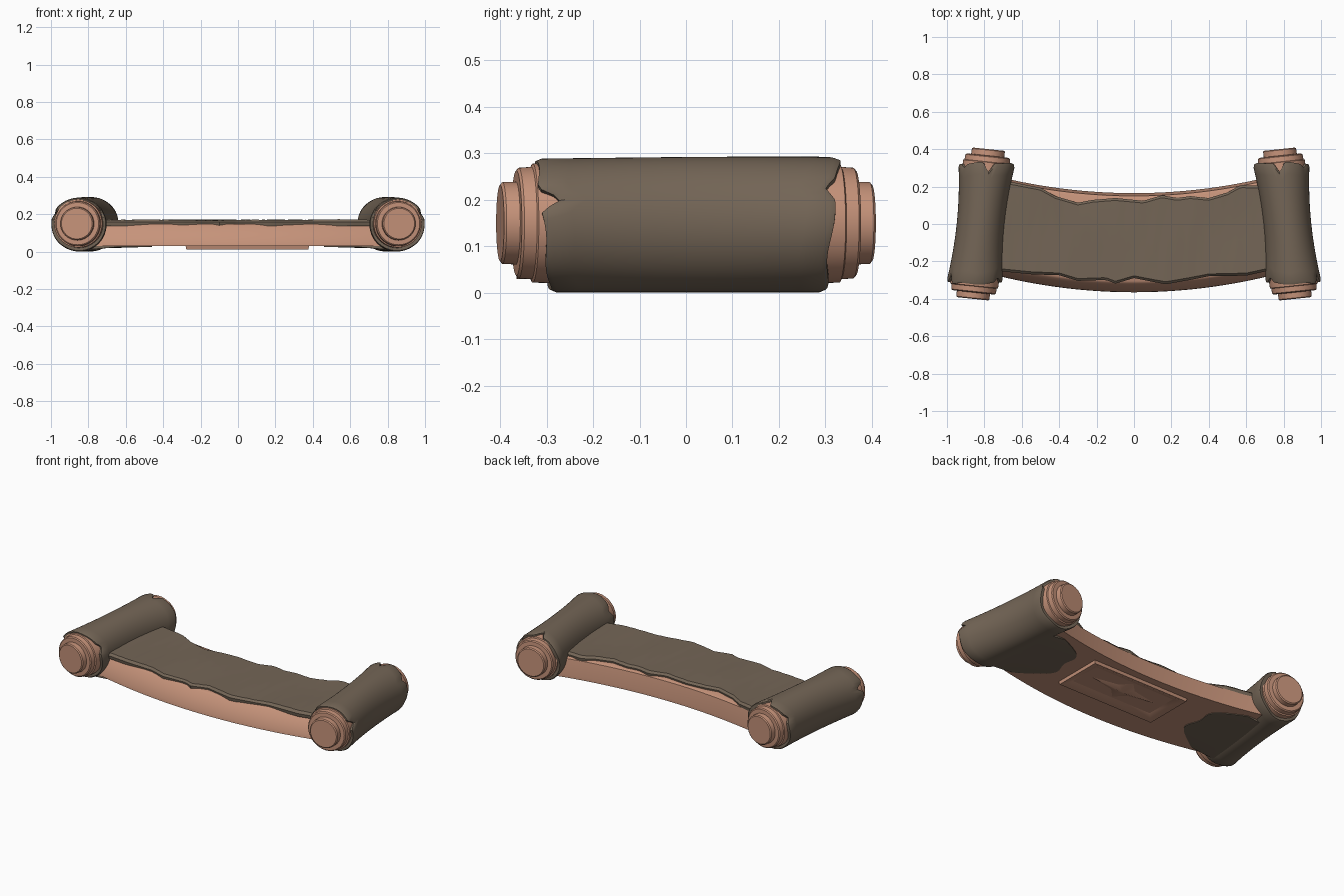
import bpy, bmesh, math, random

if "Cube" in bpy.data.objects:
    bpy.data.objects.remove(bpy.data.objects["Cube"])

random.seed(4)


def material(name, rgb):
    m = bpy.data.materials.new(name)
    m.diffuse_color = (*rgb, 1)
    m.use_nodes = True
    m.node_tree.nodes["Principled BSDF"].inputs["Base Color"].default_value = m.diffuse_color
    return m


wood = material("warm wood", (0.565, 0.292, 0.195))
cloth = material("brown cloth", (0.175, 0.132, 0.094))


def loft(name, rings, mat, cyclic=False):
    """Skin closed rings of points; cap both ends unless the rings form a loop."""
    bm = bmesh.new()
    vs = [[bm.verts.new(p) for p in r] for r in rings]
    n, k = len(rings[0]), len(rings)
    for i in range(k if cyclic else k - 1):
        a, b = vs[i], vs[(i + 1) % k]
        for j in range(n):
            bm.faces.new((a[j], a[(j + 1) % n], b[(j + 1) % n], b[j]))
    if not cyclic:
        bm.faces.new(vs[0])
        bm.faces.new(vs[-1])
    bmesh.ops.recalc_face_normals(bm, faces=bm.faces)
    me = bpy.data.meshes.new(name)
    bm.to_mesh(me)
    bm.free()
    me.materials.append(mat)
    ob = bpy.data.objects.new(name, me)
    bpy.context.collection.objects.link(ob)
    return ob


def interp(pts, x):
    if x <= pts[0][0]:
        return pts[0][1]
    for (x0, y0), (x1, y1) in zip(pts, pts[1:]):
        if x <= x1:
            return y0 + (y1 - y0) * (x - x0) / (x1 - x0)
    return pts[-1][1]


def bend(x):
    return 0.07 * (x / 0.65) ** 2


# Curved wooden board with sloping long sides
section = [(-0.365, 0.03), (-0.362, 0.05), (-0.318, 0.14), (-0.305, 0.148),
           (0.135, 0.148), (0.15, 0.14), (0.165, 0.05), (0.165, 0.03)]
xs = [-0.8 + 1.6 * i / 40 for i in range(41)]
loft("board", [[(x, y + bend(x), z) for y, z in section] for x in xs], wood)

# Ragged cloth sheet lying on the board
back = [(-.8, .23), (-.65, .22), (-.5, .19), (-.42, .145), (-.3, .11), (-.22, .125), (-.1, .135),
        (.05, .12), (.15, .15), (.23, .135), (.3, .145), (.4, .135), (.5, .165), (.57, .205),
        (.65, .2), (.8, .23)]
front = [(-.8, -.24), (-.7, -.25), (-.55, -.265), (-.4, -.27), (-.3, -.3), (-.15, -.295),
         (-.1, -.315), (0, -.285), (.1, -.305), (.17, -.318), (.3, -.295), (.4, -.275),
         (.6, -.272), (.7, -.25), (.8, -.24)]
rings = []
for i in range(81):
    x = -0.8 + 0.02 * i
    f, b = interp(front, x), interp(back, x)
    w = 0.003 * math.sin(9 * x) * math.cos(4 * x + 1)
    top = [(x, f + (b - f) * t, 0.17 + w * math.cos(5 * t) + random.uniform(-.001, .001))
           for t in (0.02, 0.2, 0.4, 0.6, 0.8, 0.98)]
    rings.append([(x, f, 0.138), (x, f - 0.004, 0.158)] + top + [(x, b + 0.004, 0.158), (x, b, 0.138)])
loft("cloth_sheet", rings, cloth)

SEG = 64
# (angle, depth, half width) of V-shaped tears at the roll ends; 0 = outward, pi/2 = up
tears = {-1: [(0.42, 0.05, 0.2), (2.6, 0.025, 0.25)], 1: [(1.65, 0.055, 0.22), (0.6, 0.02, 0.2)]}


def roll_end(a, end):
    y = 0.315 + 0.014 * math.sin(a) + 0.004 * math.sin(5 * a + end)
    if end < 0:
        y -= 0.008
    for t, depth, width in tears[end]:
        d = abs((a - t + math.pi) % (2 * math.pi) - math.pi)
        y -= depth * max(0, 1 - d / width)
    return end * y


def axis_x(y):
    return 0.82 - 0.105 * y


for side, label in ((-1, "left"), (1, "right")):
    # Wooden core with stepped end caps, slightly toed in
    half = [(0.40, 0.082), (0.395, 0.088), (0.366, 0.089), (0.365, 0.113), (0.36, 0.119),
            (0.333, 0.121), (0.33, 0.128), (0.27, 0.13), (0.25, 0.11)]
    profile = [(-y, r) for y, r in half] + half[::-1]
    rings = []
    for y, r in profile:
        ring = []
        for j in range(SEG):
            a = 2 * math.pi * j / SEG
            c = r * math.cos(a)
            ring.append((side * (axis_x(y) + c), y + 0.105 * c, 0.15 + r * math.sin(a)))
        rings.append(ring)
    loft(label + "_core", rings, wood)

    # Cloth wound round the core: waisted in the middle, torn at the ends
    def shell(t, thick):
        ring = []
        for j in range(SEG):
            a = 2 * math.pi * j / SEG
            y0, y1 = roll_end(a, -1), roll_end(a, 1)
            y = y0 + (y1 - y0) * t
            rx = 0.128 + 0.021 * min(1.1, (y / 0.3) ** 2) - thick
            rz = 0.1445 + 0.003 * math.sin(4 * y + 0.8) * (math.sin(a) > 0) - thick
            if t in (0, 1):
                rx, rz = rx - 0.005, rz - 0.005
            ring.append((side * (axis_x(y) + rx * math.cos(a)), y, 0.1455 + rz * math.sin(a)))
        return ring
    ts = [0, 0.02] + [0.1 * i for i in range(1, 10)] + [0.98, 1]
    loft(label + "_cloth_roll", [shell(t, 0) for t in ts] +
         [shell(t, 0.022) for t in (1, 0.85, 0.15, 0)], cloth, cyclic=True)

    # Loose cloth flap running from the roll on to the underside
    rings = []
    for i in range(21):
        t = i / 20
        y = -0.27 + 0.46 * t
        x = 0.47 + 0.17 * abs(2 * t - 1) ** 3 + 0.015 * math.sin(14 * t)
        rings.append([(side * 0.8, y, 0.012), (side * 0.72, y, 0.018), (side * x, y, 0.026),
                      (side * x, y, 0.034), (side * 0.8, y, 0.034)])
    loft(label + "_under_flap", rings, cloth)


# Carved panel on the underside: raised frame and a ridged star
def rect(inset, z):
    x0, x1, y0, y1 = -0.28 + inset, 0.38 - inset, -0.19 + inset, 0.12 - inset
    return [(x0, y0, z), (x1, y0, z), (x1, y1, z), (x0, y1, z)]


loft("panel_frame", [rect(0, 0.032), rect(0.004, 0.012), rect(0.015, 0.012), rect(0.06, 0.032)],
     wood, cyclic=True)


def star(scale, z):
    return [(0.05 + scale * (0.25 if j % 2 == 0 else 0.09) * math.cos(j * math.pi / 4),
             -0.035 + scale * (0.1 if j % 2 == 0 else 0.05) * math.sin(j * math.pi / 4), z)
            for j in range(8)]


loft("panel_star", [star(1, 0.032), star(0.05, 0.012)], wood)

# Smooth shading with crisp edges
bpy.ops.object.select_all(action='SELECT')
bpy.context.view_layer.objects.active = bpy.context.selected_objects[0]
bpy.ops.object.shade_smooth_by_angle(angle=math.radians(35))
